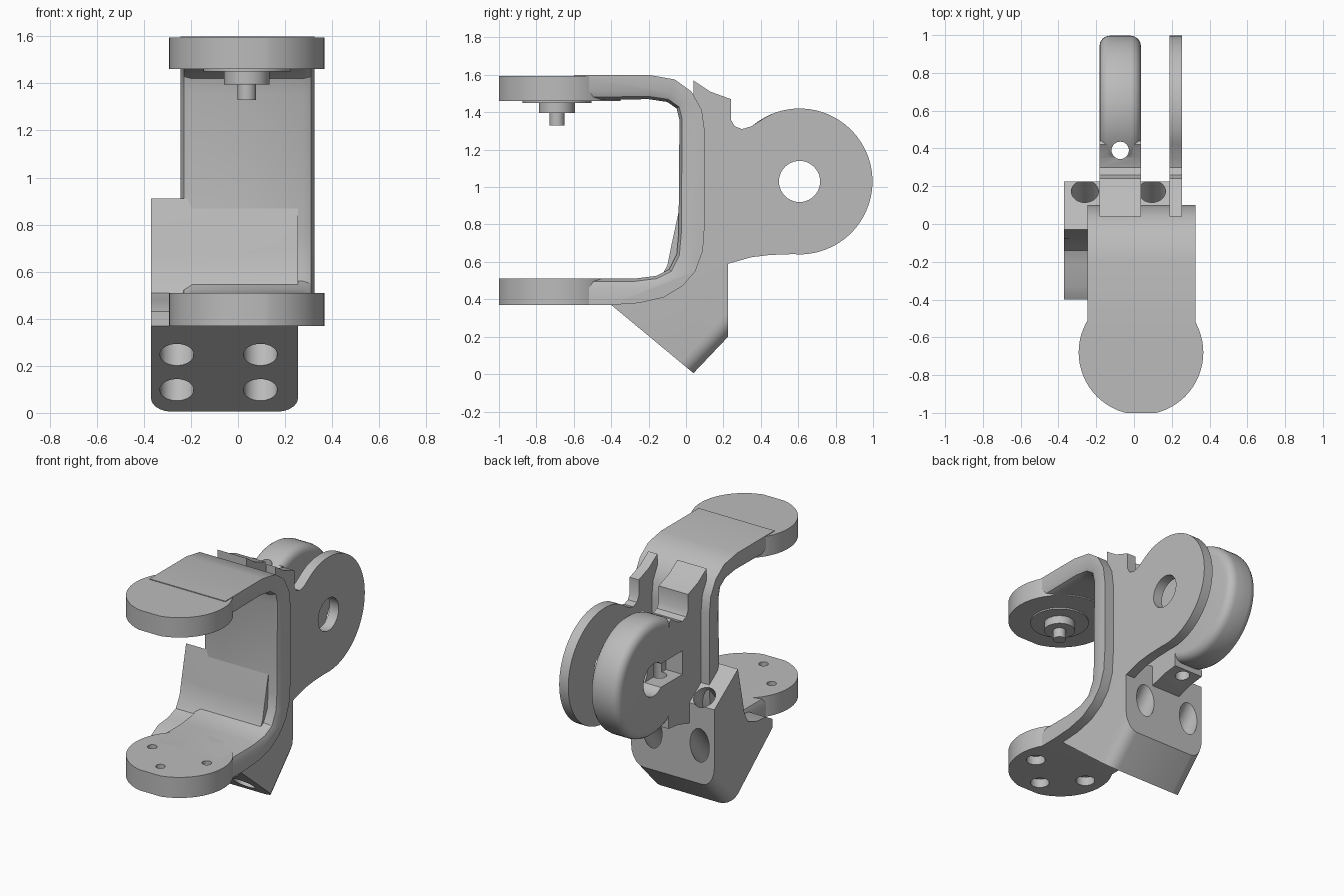
import bpy, bmesh, math
from mathutils import Vector, Matrix

if "Cube" in bpy.data.objects:
    bpy.data.objects.remove(bpy.data.objects["Cube"], do_unlink=True)

grey = bpy.data.materials.new("matte_grey")
grey.use_nodes = True
grey.diffuse_color = (0.5, 0.5, 0.5, 1)
grey.node_tree.nodes["Principled BSDF"].inputs["Base Color"].default_value = (0.5, 0.5, 0.5, 1)


def finish(name, bm):
    bmesh.ops.recalc_face_normals(bm, faces=bm.faces)
    mesh = bpy.data.meshes.new(name)
    bm.to_mesh(mesh)
    bm.free()
    mesh.materials.append(grey)
    obj = bpy.data.objects.new(name, mesh)
    bpy.context.collection.objects.link(obj)
    return obj


def prism(profile, x0, x1):
    """Extrude a (y, z) outline along x."""
    bm = bmesh.new()
    face = bm.faces.new([bm.verts.new((x0, y, z)) for y, z in profile])
    new = bmesh.ops.extrude_face_region(bm, geom=[face])["geom"]
    bmesh.ops.translate(bm, vec=(x1 - x0, 0, 0),
                        verts=[v for v in new if isinstance(v, bmesh.types.BMVert)])
    return bm


def round_edges(bm, rule, width, segments):
    edges = [e for e in bm.edges if rule(e.verts[0].co, e.verts[1].co)]
    bmesh.ops.bevel(bm, geom=edges, offset=width, segments=segments,
                    profile=0.5, affect='EDGES', clamp_overlap=True)


def rod(start, end, radius, sides=40):
    start, end = Vector(start), Vector(end)
    axis = end - start
    bm = bmesh.new()
    spin = axis.to_track_quat('Z', 'Y').to_matrix().to_4x4()
    bmesh.ops.create_cone(bm, cap_ends=True, segments=sides, radius1=radius, radius2=radius,
                          depth=axis.length,
                          matrix=Matrix.Translation((start + end) / 2) @ spin)
    return bm


def cut(obj, cutters):
    for bm in cutters:
        cutter = finish("cutter", bm)
        cutter.hide_render = True
        mod = obj.modifiers.new("cut", 'BOOLEAN')
        mod.operation, mod.solver, mod.object = 'DIFFERENCE', 'EXACT', cutter
        with bpy.context.temp_override(object=obj, active_object=obj):
            bpy.ops.object.modifier_apply(modifier=mod.name)
        bpy.data.objects.remove(cutter, do_unlink=True)


def arc(cy, cz, r, a0, a1, n):
    angles = [math.radians(a0 + (a1 - a0) * i / n) for i in range(n + 1)]
    return [(cy + r * math.cos(a), cz + r * math.sin(a)) for a in angles]


parts = []

# C-shaped bracket with softened inner edges
outer = [(-.6, .37), (-.4, .37), (-.25, .38), (-.12, .41), (-.02, .47), (.05, .55), (.09, .66),
         (.1, .8), (.1, 1.3), (.085, 1.41), (.03, 1.51), (-.06, 1.575), (-.2, 1.6), (-.6, 1.6)]
inner = [(-.6, 1.465), (-.2, 1.47), (-.1, 1.455), (-.05, 1.42), (-.035, 1.36), (-.04, .75),
         (-.05, .64), (-.09, .56), (-.16, .525), (-.28, .51), (-.6, .51)]
bm = prism(outer + inner, -.245, .325)
inside = {(round(y, 3), round(z, 3)) for y, z in inner}
round_edges(bm, lambda a, b: abs(a.x - b.x) < .01 and a.y + b.y > -1.19
            and all((round(p.y, 3), round(p.z, 3)) in inside for p in (a, b)), .05, 2)
parts.append(finish("c_bracket", bm))

# End discs, flattened at the front
DX, DY, DR = .037, -.68, .33
flat_front = [(-1.3, 0), (-1, 0), (-1, 2), (-1.3, 2)]
for name, z0, z1 in (("upper_disc", 1.46, 1.595), ("lower_disc", .37, .51)):
    disc = finish(name, rod((DX, DY, z0), (DX, DY, z1), DR, 64))
    cut(disc, [prism(flat_front, -1, 1)])
    parts.append(disc)

# Four counterbored screw holes in the lower disc
for k in range(4):
    x = DX + .205 * math.cos(k * math.pi / 2)
    y = DY + .205 * math.sin(k * math.pi / 2)
    cut(disc, [rod((x, y, .3), (x, y, .6), .03, 24), rod((x, y, .3), (x, y, .43), .06, 24)])

# Stepped pivot pin under the upper disc
for name, z, r in (("pin_washer", 1.45, .185), ("pin_collar", 1.395, .097), ("pin_tip", 1.33, .04)):
    parts.append(finish(name, rod((DX, -.69, z), (DX, -.69, 1.48), r)))

# Angled mounting block
block_outline = [(-.4, .37), (.04, .005), (.225, .2), (.225, .73), (-.03, .91), (-.08, .68),
                 (-.1, .58), (-.14, .51), (-.22, .48), (-.33, .47), (-.4, .43)]
bm = prism(block_outline, -.37, .255)
round_edges(bm, lambda a, b: abs(a.x - b.x) < .01 and min(a.y, b.y) > .03 and max(a.z, b.z) < .25, .09, 5)
round_edges(bm, lambda a, b: a.x + b.x < -.7 and (max(a.y, b.y) < -.39 or
            (max(a.z, b.z) > .9 and max(a.y, b.y) < 0)), .09, 5)
block = finish("mounting_block", bm)
axis = Vector((0, .63, .77))
for x in (-.26, .095):
    for y, z in ((-.07, .1), (-.25, .25)):
        p = Vector((x, y, z))
        cut(block, [rod(p - axis * .3, p + axis * 1.2, .072)])
parts.append(block)

# Thin side plate with a round eye
HY, HZ, R = .607, 1.03, .39
tab = [(.04, .59), (.04, 1.57), (.13, 1.51), (.24, 1.47), (.24, 1.36), (.26, 1.325), (.3, 1.31),
       (.35, 1.325), (.42, 1.37)]
under = [(.45, .637), (.35, .625), (.225, .59)]
plate = finish("thin_eye_plate", prism(tab + arc(HY, HZ, R, 112, -95, 48) + under, .187, .255))
cut(plate, [rod((0, HY, HZ), (.5, HY, HZ), .11)])
parts.append(plate)

# Thick rounded wheel and its neck, with hub hole, side pocket and vertical hole
bm = rod((-.183, HY, HZ), (.037, HY, HZ), R, 64)
round_edges(bm, lambda a, b: abs(a.x - b.x) < .01, .055, 4)
wheel = finish("thick_wheel", bm)
neck = finish("wheel_neck", prism(tab + [(.44, 1.36), (.45, .66)] + under, -.183, .037))
pocket = [(.3, .95), (.62, .95), (.62, 1.11), (.3, 1.11)]
for obj in (wheel, neck):
    cut(obj, [rod((-.5, HY, HZ), (.12, HY, HZ), .11), prism(pocket, -.3, -.06),
              rod((-.073, .39, .3), (-.073, .39, 1.6), .046, 28)])
    parts.append(obj)

# Smooth curved faces, keep sharp edges
bpy.ops.object.select_all(action='DESELECT')
for obj in parts:
    obj.select_set(True)
bpy.context.view_layer.objects.active = parts[0]
bpy.ops.object.shade_smooth_by_angle(angle=math.radians(30))
